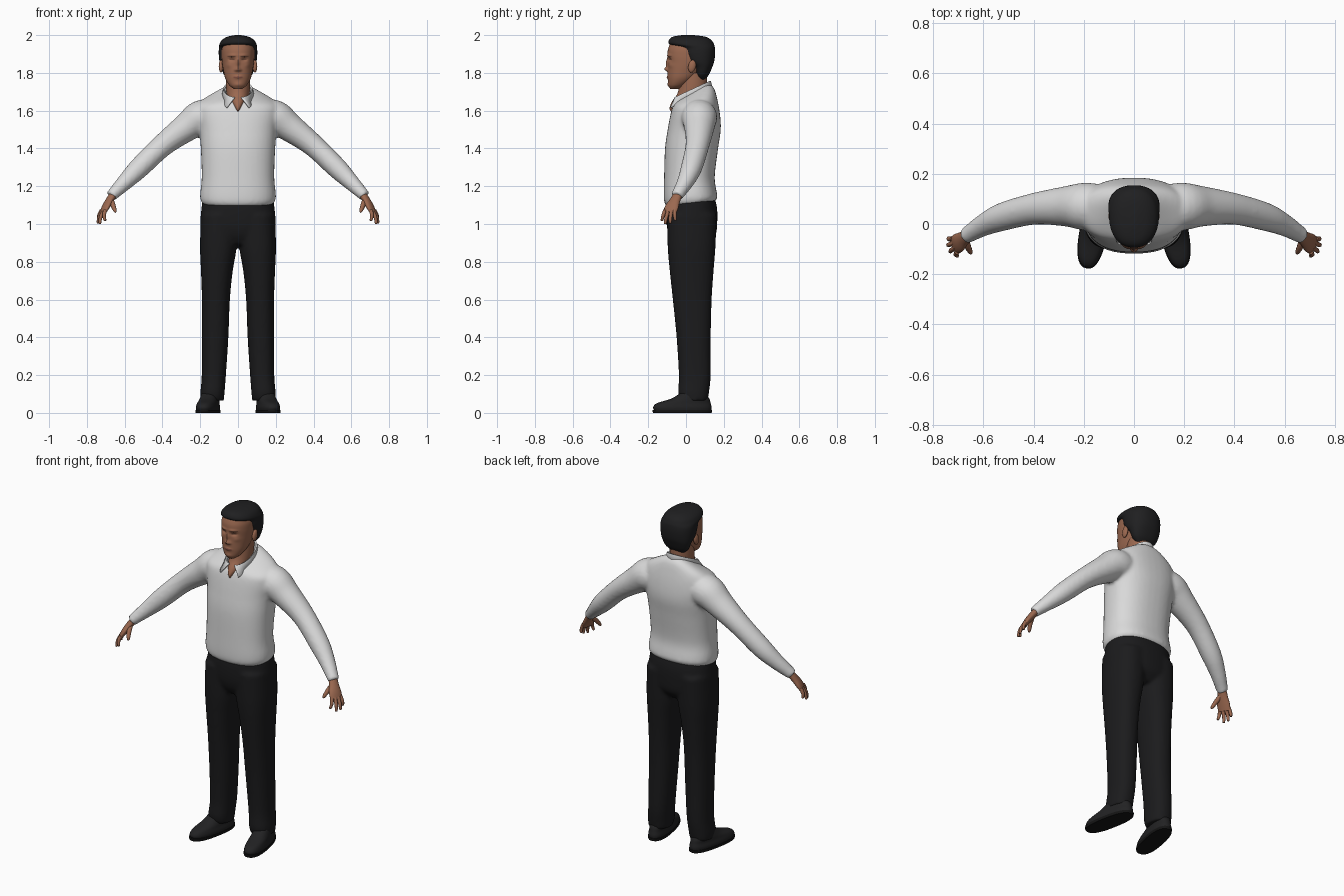
import bpy, bmesh, math
from mathutils import Vector, Matrix

cube = bpy.data.objects.get("Cube")
if cube:
    bpy.data.objects.remove(cube, do_unlink=True)


def material(name, r, g, b):
    m = bpy.data.materials.new(name)
    m.use_nodes = True
    m.diffuse_color = (r, g, b, 1)
    bsdf = m.node_tree.nodes["Principled BSDF"]
    bsdf.inputs["Base Color"].default_value = (r, g, b, 1)
    bsdf.inputs["Roughness"].default_value = 0.8
    return m


SKIN = material("brown skin", .33, .14, .08)
LIPS = material("lip brown", .22, .08, .055)
BROW = material("brow brown", .07, .03, .02)
HAIR = material("black hair", .014, .014, .015)
SHIRT = material("white shirt", .70, .70, .70)
CLOTH = material("black trousers", .011, .011, .012)
SHOE = material("black leather", .016, .016, .017)
SOLE = material("dark sole", .007, .007, .007)


def spline(rows, steps):
    """Smooth Catmull-Rom resampling of rows of numbers."""
    width = max(map(len, rows))
    rows = [tuple(r) + (0,) * (width - len(r)) for r in rows]
    out = []
    for i in range(len(rows) - 1):
        p0, p1, p2 = rows[max(i - 1, 0)], rows[i], rows[i + 1]
        p3 = rows[min(i + 2, len(rows) - 1)]
        for k in range(steps):
            t = k / steps
            out.append([b + t / 2 * (c - a + t * (2*a - 5*b + 4*c - d + t * (3*(b - c) + d - a)))
                        for a, b, c, d in zip(p0, p1, p2, p3)])
    return out + [rows[-1]]


def circle(n, power=2):
    """Unit superellipse."""
    for i in range(n):
        a = 2 * math.pi * i / n
        yield [math.copysign(abs(f) ** (2 / power), f) for f in (math.cos(a), math.sin(a))]


def skin_rings(bm, rings):
    loops = [[bm.verts.new(p) for p in ring] for ring in rings]
    for a, b in zip(loops, loops[1:]):
        for i in range(len(a)):
            j = (i + 1) % len(a)
            bm.faces.new((a[i], a[j], b[j], b[i]))
    bm.faces.new(loops[0][::-1])
    bm.faces.new(loops[-1])


def loft(bm, rows, n=40, steps=5, power=2.0):
    """Rows: height, half width, front y, back y, centre x, tilt."""
    rings = []
    for row in spline(rows, steps):
        z, w, front, back, cx, tilt = (list(row) + [0, 0])[:6]
        cy, d = (front + back) / 2, (back - front) / 2
        rings.append([(cx + w * c, cy + d * s, z + tilt * d * s) for c, s in circle(n, power)])
    skin_rings(bm, rings)


def tube(bm, rows, n=24, steps=5, hint=(0, 1, 0)):
    """Rows: x, y, z, radius along the hint, radius across it."""
    rows = spline(rows, steps)
    pts = [Vector(r[:3]) for r in rows]
    rings = []
    for i, (p, r) in enumerate(zip(pts, rows)):
        t = (pts[min(i + 1, len(pts) - 1)] - pts[max(i - 1, 0)]).normalized()
        u = Vector(hint)
        u = (u - t * u.dot(t)).normalized()
        v = t.cross(u)
        rings.append([p + u * (r[3] * c) + v * (r[4] * s) for c, s in circle(n)])
    skin_rings(bm, rings)


def mirror(bm):
    copy = bmesh.ops.duplicate(bm, geom=bm.verts[:] + bm.edges[:] + bm.faces[:])["geom"]
    for v in copy:
        if isinstance(v, bmesh.types.BMVert):
            v.co.x = -v.co.x


def finish(name, bm, *mats, voxel=0, smooth=0):
    bmesh.ops.recalc_face_normals(bm, faces=bm.faces[:])
    for f in bm.faces:
        f.smooth = True
    for e in bm.edges:
        e.smooth = e.calc_face_angle(0) < 0.8
    me = bpy.data.meshes.new(name)
    bm.to_mesh(me)
    bm.free()
    ob = bpy.data.objects.new(name, me)
    bpy.context.collection.objects.link(ob)
    for m in mats:
        me.materials.append(m)
    if voxel:
        # fuse overlapping volumes into one soft garment
        mod = ob.modifiers.new("fuse", 'REMESH')
        mod.mode, mod.voxel_size, mod.use_smooth_shade = 'VOXEL', voxel, True
        mod = ob.modifiers.new("soften", 'SMOOTH')
        mod.factor, mod.iterations = 0.5, smooth
    return ob


# Shirt: both sleeves fused with the body
bm = bmesh.new()
tube(bm, [(.10, .07, 1.56, .08, .08), (.19, .07, 1.565, .095, .093), (.275, .07, 1.51, .08, .076),
          (.40, .06, 1.415, .063, .06), (.525, .028, 1.295, .056, .055), (.60, -.005, 1.22, .044, .043),
          (.655, -.038, 1.165, .035, .033), (.673, -.047, 1.147, .034, .03)])
mirror(bm)
loft(bm, [(1.105, .185, -.1, .15, 0, .1), (1.125, .198, -.114, .166, 0, .1), (1.16, .2, -.118, .163, 0, .05),
          (1.25, .192, -.116, .152), (1.4, .197, -.111, .17), (1.5, .205, -.097, .184),
          (1.58, .218, -.082, .18), (1.64, .205, -.072, .165, 0, .2), (1.68, .13, -.063, .147, 0, .4),
          (1.695, .068, -.055, .115, 0, .6)], power=2.35)
finish("shirt", bm, SHIRT, voxel=.01, smooth=5)

# Folded collar, open at the front, with hanging points
bm = bmesh.new()
strips = []
N = 40
for i in range(N + 1):
    a = math.radians(14 + 332 * i / N)
    s, c = math.sin(a), math.cos(a)
    lift = .06 * (1 - c) / 2
    point = max(0, c) ** 6
    top = (.07 * s, .033 - .088 * c, 1.662 + 1.5 * lift)
    fold = (.076 * s, .033 - .096 * c, 1.666 + 1.5 * lift)
    low = ((.086 + .07 * point) * s + math.copysign(.028 * point, s),
           .035 - (.106 + .016 * point) * c, 1.632 + 1.3 * lift - .022 * point)
    strips.append([bm.verts.new(p) for p in (top, fold, low)])
for a, b in zip(strips, strips[1:]):
    for k in range(2):
        bm.faces.new((a[k], b[k], b[k + 1], a[k + 1]))
mod = finish("collar", bm, SHIRT).modifiers.new("thickness", 'SOLIDIFY')
mod.thickness, mod.offset = .007, 0

# Trousers: two legs fused with the hips
bm = bmesh.new()
loft(bm, [(.065, .062, -.03, .115, .137), (.11, .064, -.042, .122, .135), (.2, .064, -.038, .131, .128),
          (.4, .07, -.05, .131, .121), (.6, .074, -.07, .136, .117), (.75, .084, -.086, .146, .112),
          (.88, .097, -.097, .156, .104), (1.05, .098, -.1, .162, .098)], power=2.3)
mirror(bm)
loft(bm, [(.89, .08, -.06, .12), (.94, .17, -.09, .157), (1.0, .198, -.103, .165),
          (1.08, .194, -.104, .165), (1.14, .186, -.095, .152)], power=2.3)
finish("trousers", bm, CLOTH, voxel=.011, smooth=4)


# Shoes, with the toes turned out
def footwear(name, mat, rows, power):
    bm = bmesh.new()
    loft(bm, rows, steps=4, power=power)
    bm.transform(Matrix.Translation((.155, 0, 0)) @ Matrix.Rotation(math.radians(11), 4, 'Z'))
    mirror(bm)
    finish(name, bm, mat)


footwear("shoes", SHOE, [(.012, .053, -.17, .135), (.03, .055, -.176, .137), (.052, .05, -.155, .132),
                         (.075, .047, -.08, .125), (.11, .04, -.02, .1)], 2.4)
footwear("soles", SOLE, [(0, .055, -.176, .137), (.008, .056, -.18, .14), (.016, .056, -.18, .14)], 2.5)

# Hands: palm, four fingers and thumb
bm = bmesh.new()
across = Vector((-.35, -.93, 0)).normalized()
tube(bm, [(.652, -.036, 1.17, .024, .02), (.68, -.058, 1.125, .029, .019),
          (.7, -.075, 1.09, .038, .017), (.716, -.086, 1.058, .036, .012)], hint=across)
knuckle = Vector((.713, -.085, 1.072))
tips = [(.738, -.056, 1.018), (.742, -.084, 1.003), (.732, -.111, 1.0), (.703, -.128, 1.016)]
for i, tip in enumerate(tips):
    base, tip = knuckle + across * (.0185 * i - .028), Vector(tip)
    mid = base.lerp(tip, .5) + Vector((.006, -.002, 0))
    tube(bm, [(*base, .01, .011), (*mid, .0095, .0095), (*tip.lerp(mid, .12), .007, .007),
              (*tip, .002, .002)], n=12, hint=across)
tube(bm, [(.672, -.058, 1.13, .012, .014), (.662, -.09, 1.1, .0125, .013),
          (.651, -.112, 1.07, .009, .009), (.648, -.116, 1.06, .002, .002)], n=12)
mirror(bm)
finish("hands", bm, SKIN)

# Neck, showing in the open collar
bm = bmesh.new()
loft(bm, [(1.59, .005, -.074, 0), (1.612, .018, -.087, .02), (1.65, .045, -.073, .08),
          (1.7, .062, -.042, .108), (1.8, .064, -.03, .11)])
finish("neck", bm, SKIN)

# Head: smooth skull with soft raised and sunken features
bm = bmesh.new()
loft(bm, [(1.715, .022, -.083, -.035), (1.735, .047, -.092, 0), (1.77, .067, -.096, .05),
          (1.81, .077, -.097, .09), (1.85, .084, -.096, .12), (1.89, .087, -.098, .13),
          (1.93, .085, -.094, .13), (1.965, .07, -.075, .11), (1.985, .035, -.03, .07)],
     n=96, steps=11, power=2.2)
# x, z, width, height, push
features = [(0, 1.85, .008, .022, .011), (0, 1.82, .011, .011, .016), (.012, 1.815, .008, .007, .006),
            (.033, 1.871, .016, .01, -.011), (.03, 1.893, .022, .007, .005),
            (0, 1.777, .02, .008, .006), (0, 1.737, .02, .012, .005), (.05, 1.84, .015, .014, .004)]
for v in bm.verts:
    if v.co.y < -.01:
        x, z = abs(v.co.x), v.co.z
        v.co.y -= sum(p * math.exp(-((x - fx) / w) ** 2 - ((z - fz) / h) ** 2)
                      for fx, fz, w, h, p in features)
# x, z, width, height, material slot: lips, eyes, brows
painted = [(0, 1.777, .024, .0055, 1), (.034, 1.87, .013, .0035, 2), (.034, 1.888, .02, .0035, 2)]
for f in bm.faces:
    c = f.calc_center_median()
    for px, pz, w, h, slot in painted:
        if c.y < -.03 and ((abs(c.x) - px) / w) ** 2 + ((c.z - pz) / h) ** 2 < 1:
            f.material_index = slot
finish("head", bm, SKIN, LIPS, BROW)

# Ears
bm = bmesh.new()
bmesh.ops.create_uvsphere(bm, u_segments=20, v_segments=12, radius=1,
                          matrix=Matrix.Translation((.09, .032, 1.835))
                          @ Matrix.Rotation(math.radians(-12), 4, 'X')
                          @ Matrix.Diagonal((.012, .02, .034, 1)))
mirror(bm)
finish("ears", bm, SKIN)

# Hair cap with sideburns
bm = bmesh.new()
loft(bm, [(1.765, .048, .065, .1), (1.79, .074, .05, .121), (1.83, .089, .035, .139),
          (1.86, .098, .0, .149), (1.9, .102, -.02, .154), (1.932, .101, -.035, .153),
          (1.952, .098, -.088, .148), (1.975, .084, -.09, .133), (1.992, .055, -.068, .1),
          (2.0, .015, -.02, .04)], n=56, steps=6, power=2.3)
finish("hair", bm, HAIR)
